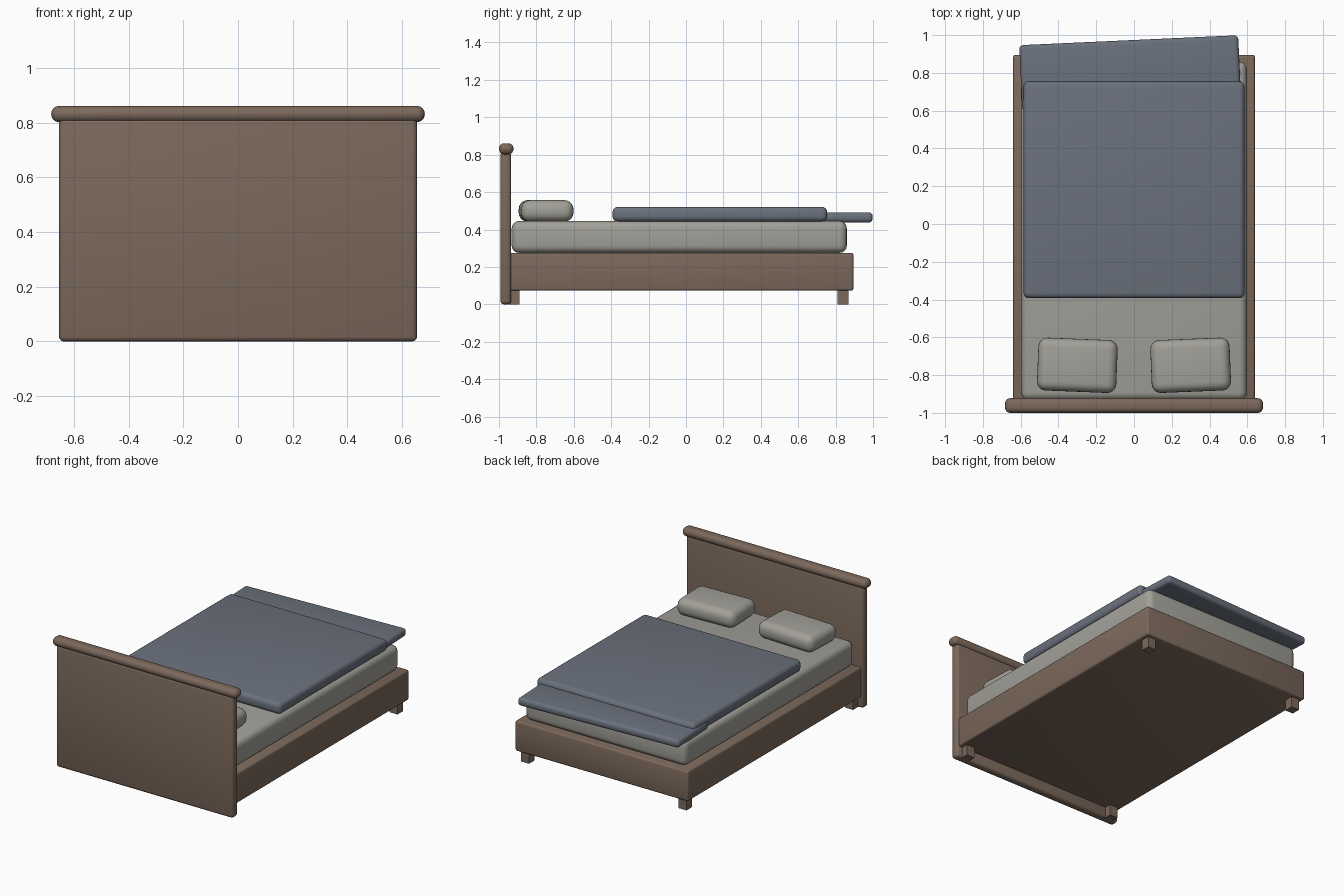
import bpy
import math

cube = bpy.data.objects.get("Cube")
if cube:
    bpy.data.objects.remove(cube, do_unlink=True)


def material(name, colour):
    mat = bpy.data.materials.new(name)
    mat.use_nodes = True
    rgba = (*colour, 1)
    mat.diffuse_color = rgba
    mat.node_tree.nodes["Principled BSDF"].inputs["Base Color"].default_value = rgba
    return mat


wood = material("brown wood", (0.20, 0.14, 0.105))
linen = material("pale linen", (0.36, 0.35, 0.315))
wool = material("slate blue wool", (0.145, 0.165, 0.205))


def box(name, x, y, z, mat, bevel=0, segments=3, turn=0):
    """Rounded box spanning the given (low, high) ranges, turned about z."""
    spans = (x, y, z)
    centre = [(low + high) / 2 for low, high in spans]
    bpy.ops.mesh.primitive_cube_add(size=1, location=centre)
    obj = bpy.context.object
    obj.name = name
    obj.scale = [high - low for low, high in spans]
    bpy.ops.object.transform_apply(location=False, rotation=False, scale=True)
    obj.rotation_euler.z = math.radians(turn)
    obj.data.materials.append(mat)
    if bevel:
        mod = obj.modifiers.new("rounded edges", 'BEVEL')
        mod.width = bevel
        mod.segments = segments
        bpy.ops.object.modifier_apply(modifier=mod.name)
        bpy.ops.object.shade_smooth_by_angle(angle=math.radians(40))
    return obj


# Wooden frame and headboard
box("bed_frame", (-0.64, 0.64), (-0.975, 0.895), (0.073, 0.275), wood, 0.012)
box("headboard", (-0.655, 0.655), (-0.992, -0.935), (0, 0.815), wood, 0.018)
box("headboard_rail", (-0.683, 0.683), (-1, -0.922), (0.802, 0.861), wood, 0.028, 4)

# Feet
for side, sx in (("left", 1), ("right", -1)):
    for end, y in (("front", -0.92), ("back", 0.84)):
        x = sx * 0.583
        box(f"{end}_{side}_foot", (x - 0.03, x + 0.03), (y - 0.03, y + 0.03),
            (0, 0.09), wood)

# Bedding
box("mattress", (-0.597, 0.597), (-0.932, 0.86), (0.275, 0.446), linen, 0.04, 4)
box("blanket", (-0.585, 0.585), (-0.393, 0.755), (0.442, 0.521), wool, 0.028, 4)
box("folded_throw", (-0.6, 0.56), (0.627, 0.973), (0.437, 0.492), wool, 0.022, 4, turn=2.6)

# Pillows
for side, sx in (("left", 1), ("right", -1)):
    x = sx * 0.3
    box(f"{side}_pillow", (x - 0.21, x + 0.21), (-0.888, -0.608), (0.442, 0.557),
        linen, 0.048, 5, turn=sx * 2.3)
